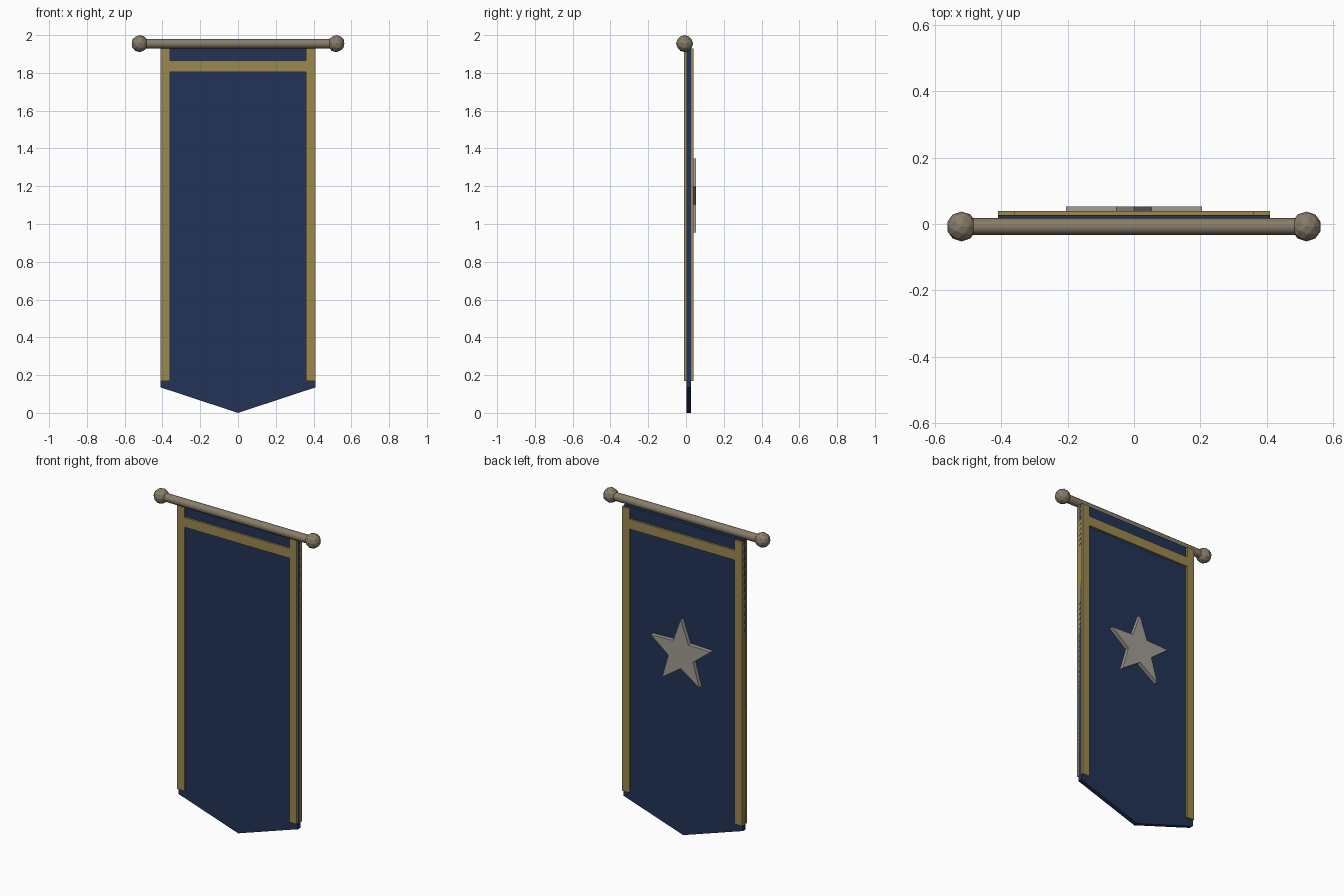
import bpy, bmesh, math

if "Cube" in bpy.data.objects:
    bpy.data.objects.remove(bpy.data.objects["Cube"])


def material(name, rgb):
    m = bpy.data.materials.new(name)
    m.diffuse_color = (*rgb, 1)
    m.use_nodes = True
    m.node_tree.nodes["Principled BSDF"].inputs["Base Color"].default_value = m.diffuse_color
    return m


NAVY = material("navy_cloth", (0.016, 0.032, 0.095))
GOLD = material("gold_trim", (0.33, 0.25, 0.08))
WOOD = material("wood", (0.25, 0.205, 0.14))
SILVER = material("silver", (0.36, 0.34, 0.29))


def slab(name, outline, y0, y1, mat):
    """Extrude an (x, z) outline from y0 to y1."""
    bm = bmesh.new()
    face = bm.faces.new([bm.verts.new((x, y0, z)) for x, z in outline])
    ext = bmesh.ops.extrude_face_region(bm, geom=[face])
    verts = [v for v in ext["geom"] if isinstance(v, bmesh.types.BMVert)]
    bmesh.ops.translate(bm, verts=verts, vec=(0, y1 - y0, 0))
    bmesh.ops.recalc_face_normals(bm, faces=bm.faces)
    me = bpy.data.meshes.new(name)
    bm.to_mesh(me)
    bm.free()
    me.materials.append(mat)
    ob = bpy.data.objects.new(name, me)
    bpy.context.collection.objects.link(ob)
    return ob


def rect(x0, x1, z0, z1):
    return [(x0, z0), (x1, z0), (x1, z1), (x0, z1)]


# Pointed cloth
slab("cloth", [(-0.41, 1.935), (-0.41, 0.135), (0, 0), (0.41, 0.135), (0.41, 1.935)],
     0.0015, 0.0275, NAVY)

# Gold trim, standing proud of the cloth on both faces
T0, T1 = -0.0105, 0.0395
for side, x0, x1 in (("left", -0.41, -0.36), ("right", 0.36, 0.41)):
    slab(f"{side}_trim", rect(x0, x1, 0.17, 1.93), T0, T1, GOLD)
slab("top_trim", rect(-0.36, 0.36, 1.805, 1.865), T0, T1, GOLD)

# Star emblem on the back face
star = []
for i in range(10):
    r = 0.216 if i % 2 == 0 else 0.089
    a = math.radians(90 + 36 * i)
    star.append((r * math.cos(a), 1.13 + r * math.sin(a)))
slab("star", star, 0.0275, 0.0525, SILVER)

# Hanging rod
ROD_Y, ROD_Z = -0.0075, 1.955
bpy.ops.mesh.primitive_cylinder_add(vertices=12, radius=0.025, depth=1.02,
                                    location=(0, ROD_Y, ROD_Z),
                                    rotation=(0, math.pi / 2, 0))
rod = bpy.context.object
rod.name = "rod"
rod.data.materials.append(WOOD)
bpy.ops.object.shade_smooth_by_angle(angle=math.radians(40))

# Faceted end knobs
for side, x in (("left", -0.52), ("right", 0.52)):
    bpy.ops.mesh.primitive_ico_sphere_add(subdivisions=2, radius=0.045,
                                          location=(x, ROD_Y, ROD_Z))
    knob = bpy.context.object
    knob.name = f"{side}_knob"
    knob.data.materials.append(WOOD)
